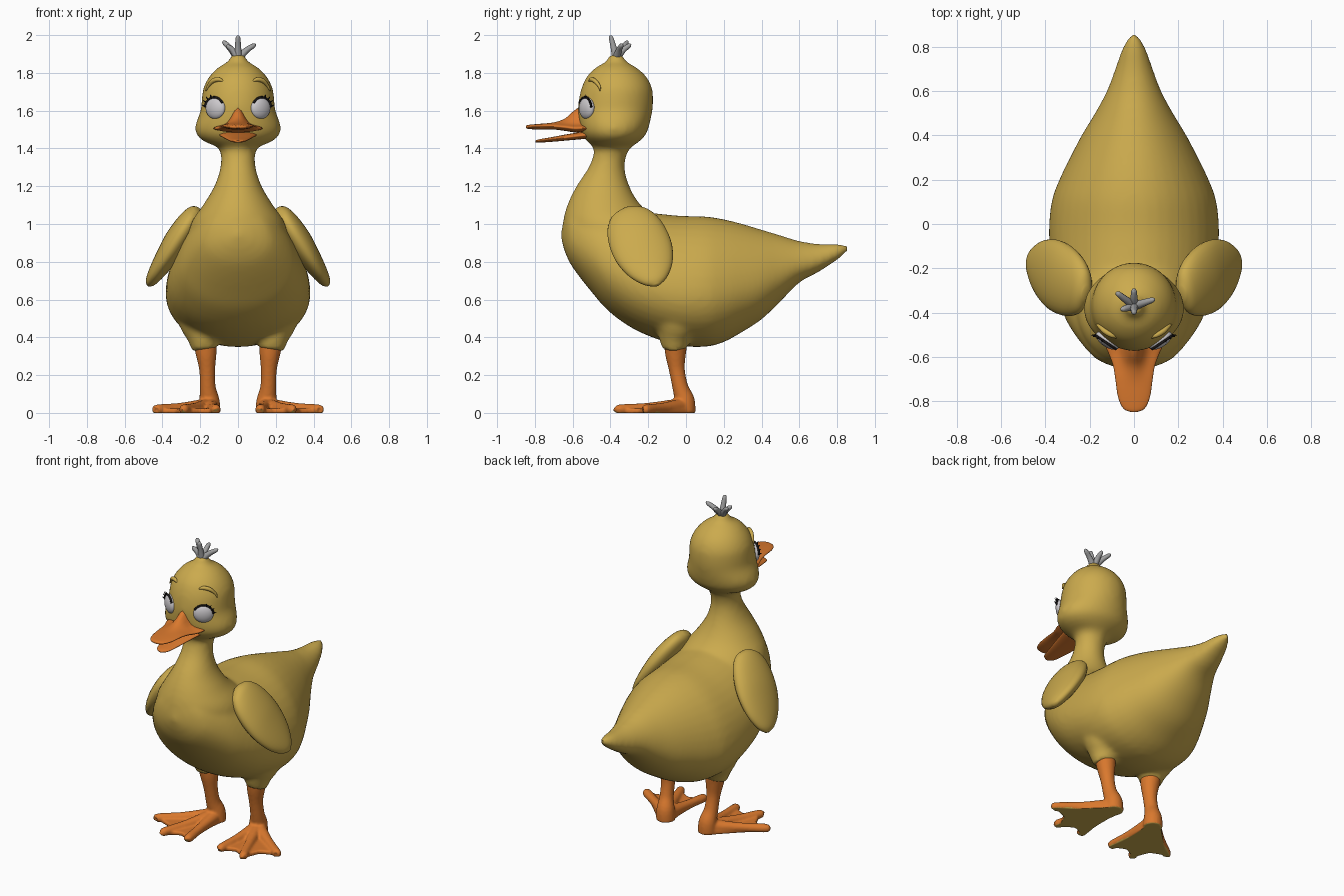
import bpy, bmesh, math
from mathutils import Vector, Matrix

if "Cube" in bpy.data.objects:
    bpy.data.objects.remove(bpy.data.objects["Cube"])


def material(name, rgb):
    m = bpy.data.materials.new(name)
    m.diffuse_color = (*rgb, 1)
    m.use_nodes = True
    m.node_tree.nodes["Principled BSDF"].inputs["Base Color"].default_value = m.diffuse_color
    return m


YELLOW = material("down_yellow", (0.60, 0.405, 0.075))
ORANGE = material("bill_orange", (0.70, 0.19, 0.027))
GREY = material("crest_grey", (0.36, 0.36, 0.36))
WHITE = material("eye_white", (0.60, 0.58, 0.60))
MAROON = material("iris_maroon", (0.045, 0.006, 0.010))
BLACK = material("lash_black", (0.012, 0.010, 0.010))


def spline(rows, n=4):
    """Smooth rows of numbers with a Catmull-Rom curve."""
    out = []
    for i in range(len(rows) - 1):
        a, b = rows[max(i - 1, 0)], rows[i]
        c, d = rows[i + 1], rows[min(i + 2, len(rows) - 1)]
        for k in range(n):
            t = k / n
            out.append([0.5 * (2 * q + (r - p) * t + (2 * p - 5 * q + 4 * r - s) * t * t
                               + (3 * q - p - 3 * r + s) * t ** 3)
                        for p, q, r, s in zip(a, b, c, d)])
    return out + [list(rows[-1])]


def circle(n=32):
    return [(math.cos(2 * math.pi * i / n), math.sin(2 * math.pi * i / n)) for i in range(n)]


def loft(bm, rings):
    """Skin closed rings and cap both ends."""
    vs = [[bm.verts.new(p) for p in ring] for ring in rings]
    n = len(vs[0])
    for a, b in zip(vs, vs[1:]):
        for i in range(n):
            bm.faces.new((a[i], a[(i + 1) % n], b[(i + 1) % n], b[i]))
    bm.faces.new(vs[0])
    bm.faces.new(vs[-1])


def tube(bm, rows, ref=(0, 1, 0), n=16, steps=4):
    """Round tube through rows of x, y, z, radius."""
    pts = spline(rows, steps)
    rings = []
    for i, (x, y, z, r) in enumerate(pts):
        tan = Vector(pts[min(i + 1, len(pts) - 1)][:3]) - Vector(pts[max(i - 1, 0)][:3])
        u = tan.cross(Vector(ref)).normalized()
        v = tan.cross(u).normalized()
        rings.append([Vector((x, y, z)) + (u * c + v * s) * max(r, 0.001) for c, s in circle(n)])
    loft(bm, rings)


def finish(name, bm, mats, voxel=0, smooth=0):
    bmesh.ops.recalc_face_normals(bm, faces=bm.faces)
    me = bpy.data.meshes.new(name)
    bm.to_mesh(me)
    bm.free()
    ob = bpy.data.objects.new(name, me)
    bpy.context.collection.objects.link(ob)
    if voxel:
        r = ob.modifiers.new("fuse", 'REMESH')
        r.mode, r.voxel_size = 'VOXEL', voxel
        s = ob.modifiers.new("soften", 'SMOOTH')
        s.factor, s.iterations = 0.5, smooth
        bpy.context.view_layer.update()
        dg = bpy.context.evaluated_depsgraph_get()
        baked = bpy.data.meshes.new_from_object(ob.evaluated_get(dg))
        ob.modifiers.clear()
        ob.data = baked
    ob.data.materials.clear()
    for m in mats:
        ob.data.materials.append(m)
    for p in ob.data.polygons:
        p.use_smooth = True
    return ob


# Body: torso, neck with head, crest knob and thighs fused into one skin
bm = bmesh.new()
torso = [  # y, top, bottom, half width
    (-.66, .96, .92, .02), (-.64, 1.05, .85, .10), (-.60, 1.11, .77, .18), (-.5, 1.13, .64, .265),
    (-.4, 1.11, .53, .32), (-.25, 1.07, .43, .365), (-.05, 1.045, .36, .382), (.1, 1.04, .35, .37),
    (.2, 1.025, .375, .335), (.3, 1.0, .43, .287), (.4, .97, .495, .235), (.5, .94, .59, .175),
    (.6, .91, .69, .122), (.7, .895, .745, .085), (.8, .895, .81, .05), (.855, .885, .855, .015)]
rings = []
for y, top, bot, w in spline(torso):
    mid = bot + .45 * (top - bot)
    rings.append([(w * c * (1 - .10 * s), y, mid + s * ((top - mid) if s > 0 else (mid - bot)))
                  for c, s in circle(40)])
loft(bm, rings)
neck_head = [  # z, front y, back y, half width
    (.85, -.63, -.05, .28), (1.0, -.65, -.13, .25), (1.1, -.628, -.24, .185), (1.2, -.58, -.30, .125),
    (1.3, -.515, -.325, .093), (1.38, -.487, -.31, .093), (1.41, -.495, -.285, .115),
    (1.435, -.52, -.25, .175), (1.47, -.55, -.215, .217), (1.52, -.565, -.195, .226),
    (1.6, -.572, -.178, .198), (1.66, -.567, -.174, .192), (1.72, -.553, -.18, .183),
    (1.78, -.525, -.21, .152), (1.83, -.475, -.265, .103), (1.857, -.42, -.32, .05),
    (1.865, -.38, -.36, .01)]
loft(bm, [[(w * c, (f + b) / 2 + (b - f) / 2 * s, z) for c, s in circle(40)]
          for z, f, b, w in spline(neck_head)])
tube(bm, [(0, -.37, 1.82, .09), (0, -.37, 1.86, .055), (0, -.37, 1.895, .035)])
for sx in (1, -1):
    tube(bm, [(.20 * sx, -.04, .62, .15), (.195 * sx, -.05, .48, .12),
              (.185 * sx, -.06, .40, .085), (.178 * sx, -.06, .335, .065)], n=24)
finish("body", bm, [YELLOW], voxel=.015, smooth=8)

for sx, side in ((1, "left"), (-1, "right")):
    # Wing: flat oval hanging back and outward from the shoulder
    bm = bmesh.new()
    start, end = Vector((.215 * sx, -.315, 1.08)), Vector((.475 * sx, -.155, .675))
    axis = (end - start).normalized()
    u = (Vector((0, 1, 0)) - axis * axis.y).normalized()
    v = axis.cross(u)
    wing = [(0, .03, .02), (.06, .095, .045), (.2, .14, .062), (.4, .16, .068),
            (.6, .155, .06), (.8, .12, .046), (.94, .065, .03), (1, .015, .01)]
    loft(bm, [[start.lerp(end, t) + u * (hw * c) + v * (ht * s) for c, s in circle(32)]
              for t, hw, ht in spline(wing)])
    finish(side + "_wing", bm, [YELLOW])

    # Leg and webbed foot, with a yellow sole
    bm = bmesh.new()
    tube(bm, [(.174 * sx, -.055, .37, .062), (.168 * sx, -.055, .31, .054), (.163 * sx, -.048, .23, .042),
              (.16 * sx, -.03, .14, .042), (.152 * sx, -.008, .07, .054),
              (.15 * sx, -.008, .005, .058)], n=24)
    tips = [(.118, -.34), (.285, -.35), (.425, -.21)]
    for tx, ty in tips:
        mx, my = .15 + (tx - .15) * .55, -.01 + (ty + .01) * .55
        tube(bm, [(.15 * sx, -.01, .04, .045), (mx * sx, my, .03, .028),
                  (tx * sx, ty, .022, .027), ((tx + (tx - mx) * .1) * sx, ty - .012, .02, .016)],
             ref=(0, 0, 1))
    edge = [(.11, .01)]
    for i, (tx, ty) in enumerate(tips):
        edge.append((tx, ty))
        if i < 2:
            nx, ny = (tx + tips[i + 1][0]) / 2, (ty + tips[i + 1][1]) / 2
            edge.append((.15 + (nx - .15) * .88, ny * .88))
    edge.append((.19, .02))
    loft(bm, [[(x * sx, y, z) for x, y in edge] for z in (0, .027)])
    foot = finish(side + "_leg_and_foot", bm, [ORANGE, YELLOW], voxel=.008, smooth=3)
    for vert in foot.data.vertices:
        vert.co.z = max(vert.co.z, .004) - .004
    foot.data.update()
    for p in foot.data.polygons:
        p.material_index = int(p.center.z < .02 and p.normal.z < -.6)

    # Eye: flattened ball, iris as a cap around the gaze axis
    bm = bmesh.new()
    bmesh.ops.create_uvsphere(bm, u_segments=32, v_segments=24, radius=1)
    for f in bm.faces:
        c = f.calc_center_median()
        f.material_index = int(c.z > 0 and math.hypot(c.x, c.y) < .72)
    gaze = Vector((.56 * sx, -.83, 0)).normalized()
    tan, up = Vector((-gaze.y, gaze.x, 0)) * sx, Vector((0, 0, 1))
    centre = Vector((.119 * sx, -.525, 1.613))
    mat = Matrix((tan * .06, up * .058, gaze * .03)).transposed()
    for vert in bm.verts:
        vert.co = centre + mat @ vert.co
    finish(side + "_eye", bm, [WHITE, MAROON])

    # Lash line with short outer lashes
    bm = bmesh.new()

    def rim(deg, k, out):
        a = math.radians(deg)
        return centre + tan * (.06 * k * math.cos(a)) + up * (.058 * k * math.sin(a)) + gaze * out
    tube(bm, [(*rim(d, 1.0, .012), .006) for d in (5, 30, 60, 90, 120, 150)], n=8)
    for d in (10, 30, 50, 72):
        tube(bm, [(*rim(d, .98, .012), .006), (*rim(d + 4, 1.3, .022), .001)], n=6, steps=1)
    finish(side + "_eyelashes", bm, [BLACK])

    # Brow ridge
    bm = bmesh.new()
    tube(bm, [(.078 * sx, -.512, 1.755, .004), (.10 * sx, -.502, 1.765, .011),
              (.132 * sx, -.483, 1.758, .012), (.158 * sx, -.46, 1.73, .008),
              (.17 * sx, -.455, 1.705, .003)], n=10)
    finish(side + "_brow", bm, [YELLOW])

# Bill: two flat blades, the upper one with a ridge rising into the forehead
upper = [(-.847, .015, 1.508, .012, 0), (-.832, .048, 1.503, .022, 0), (-.78, .072, 1.50, .03, 0),
         (-.7, .084, 1.50, .034, .004), (-.64, .094, 1.493, .038, .028),
         (-.59, .112, 1.485, .042, .075), (-.55, .128, 1.487, .04, .095), (-.50, .13, 1.49, .03, .08)]
lower = [(-.797, .012, 1.432, .010, 0), (-.775, .04, 1.431, .018, 0), (-.7, .06, 1.436, .026, 0),
         (-.62, .078, 1.443, .034, 0), (-.52, .10, 1.452, .04, 0)]
for name, rows in (("upper_bill", upper), ("lower_bill", lower)):
    bm = bmesh.new()
    loft(bm, [[(w * c, y, zb + h / 2 * (1 + s) + (ridge * math.exp(-(w * c / .04) ** 2) if s > .01 else 0))
               for c, s in circle(40)] for y, w, zb, h, ridge in spline(rows)])
    finish(name, bm, [ORANGE])

# Crest: tuft of thin feathers
bm = bmesh.new()
for x, y, z in ((0, -.40, 1.998), (-.078, -.31, 1.97), (0, -.295, 1.955), (.09, -.34, 1.955), (-.055, -.385, 1.95)):
    tube(bm, [(0, -.37, 1.875, .022), (x * .5, -.37 + (y + .37) * .5, 1.885 + (z - 1.885) * .5, .016),
              (x * .92, -.37 + (y + .37) * .92, z - .01, .012), (x, y, z, .003)], n=10)
finish("crest", bm, [GREY])
